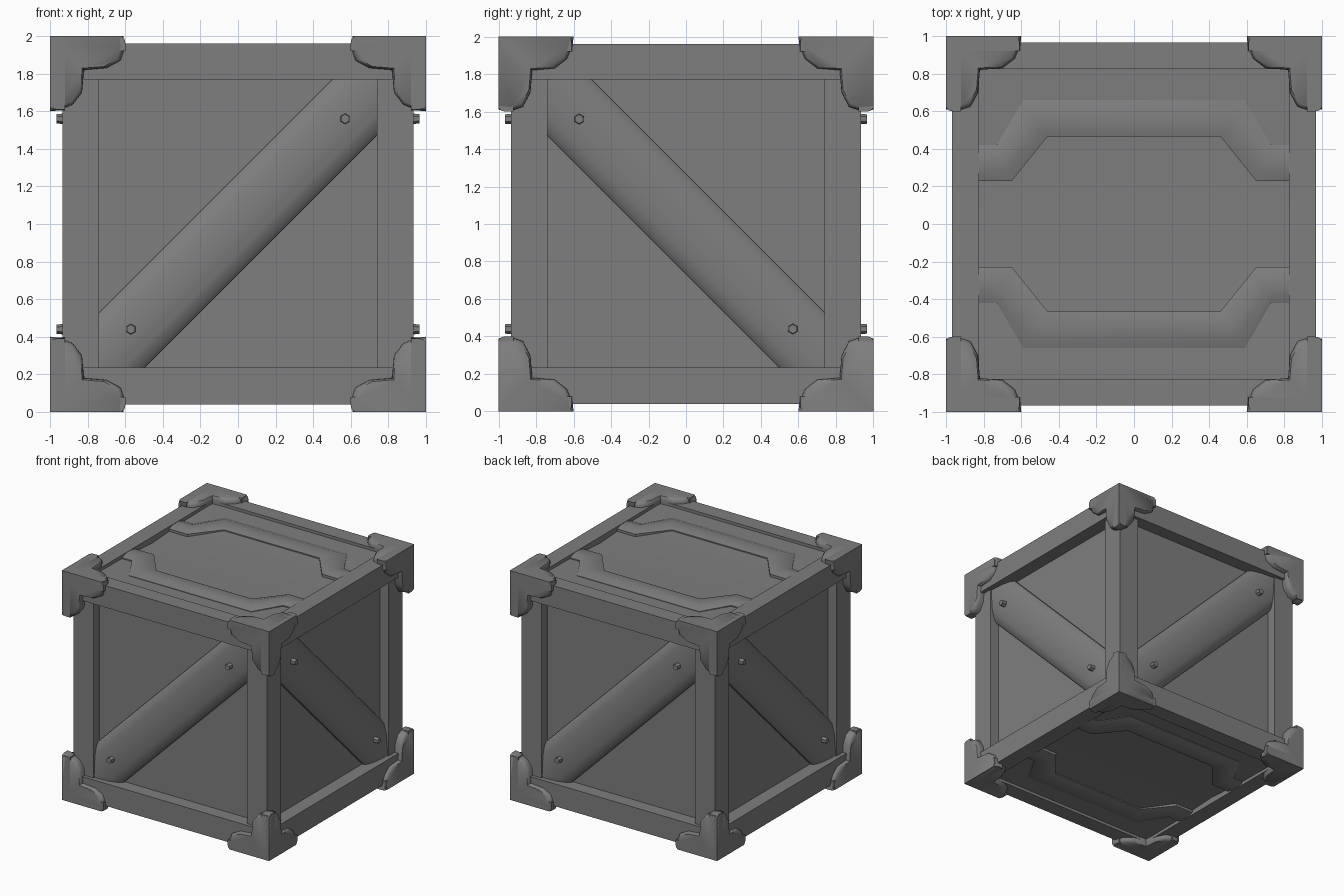
import bpy, bmesh, math
from mathutils import Matrix, Vector

if "Cube" in bpy.data.objects:
    bpy.data.objects.remove(bpy.data.objects["Cube"])

metal = bpy.data.materials.new("grey metal")
metal.diffuse_color = (0.21, 0.21, 0.21, 1)
metal.use_nodes = True
metal.node_tree.nodes["Principled BSDF"].inputs["Base Color"].default_value = metal.diffuse_color


def finish(name, bm, matrix=Matrix(), smooth=None):
    """Turn a bmesh into a coloured object, optionally smooth shaded."""
    bm.transform(matrix)
    bmesh.ops.recalc_face_normals(bm, faces=bm.faces)
    me = bpy.data.meshes.new(name)
    bm.to_mesh(me)
    bm.free()
    me.materials.append(metal)
    ob = bpy.data.objects.new(name, me)
    bpy.context.collection.objects.link(ob)
    if smooth:
        bpy.ops.object.select_all(action='DESELECT')
        bpy.context.view_layer.objects.active = ob
        ob.select_set(True)
        bpy.ops.object.shade_smooth_by_angle(angle=math.radians(smooth))
    return ob


def box(name, lo, hi):
    bm = bmesh.new()
    lo, hi = Vector(lo), Vector(hi)
    size = hi - lo
    m = Matrix.Translation((lo + hi) / 2) @ Matrix.Diagonal((abs(size.x), abs(size.y), abs(size.z), 1))
    bmesh.ops.create_cube(bm, size=1, matrix=m)
    return finish(name, bm)


def loft(bm, rings):
    """Join equal rings of points with side walls and cap both ends."""
    vs = [[bm.verts.new(p) for p in r] for r in rings]
    n = len(vs[0])
    for a, b in zip(vs, vs[1:]):
        for i in range(n):
            bm.faces.new((a[i], a[(i + 1) % n], b[(i + 1) % n], b[i]))
    bm.faces.new(vs[0])
    bm.faces.new(vs[-1])


# recessed wall panels
box("wall_panels", (-0.85, -0.85, 0.12), (0.85, 0.85, 1.88))

# corner posts
for sx in (-1, 1):
    for sy in (-1, 1):
        box("corner_post", (sx * 0.74, sy * 0.74, 0.1), (sx * 0.935, sy * 0.935, 1.9))

# top and bottom frame beams
for z0, z1 in ((0.04, 0.235), (1.77, 1.96)):
    for s in (-1, 1):
        box("frame_beam_x", (-0.83, s * 0.825, z0), (0.83, s * 0.965, z1))
        box("frame_beam_y", (s * 0.825, -0.83, z0), (s * 0.97, 0.83, z1))

# diagonal braces with domed section, and their bolts
section = [(-0.19, 0.82), (-0.19, 0.87), (-0.17, 0.893), (-0.11, 0.915), (0, 0.925),
           (0.11, 0.915), (0.17, 0.893), (0.19, 0.87), (0.19, 0.82)]
for k in range(4):
    lean = 1 if k % 2 == 0 else -1
    turn = Matrix.Translation((0, 0, 1)) @ Matrix.Rotation(k * math.pi / 2, 4, 'Z')
    bm = bmesh.new()
    loft(bm, [[(t, -h, d) for d, h in section] for t in (-1.12, 1.12)])
    finish("diagonal_brace", bm, turn @ Matrix.Rotation(-lean * math.pi / 4, 4, 'Y'), 35)
    for s in (-1, 1):
        bm = bmesh.new()
        bmesh.ops.create_cone(bm, cap_ends=True, segments=6, radius1=0.03, radius2=0.025, depth=0.065)
        place = Matrix.Translation((s * 0.57 * lean, -0.9325, s * 0.56))
        finish("bolt", bm, turn @ place @ Matrix.Rotation(math.pi / 2, 4, 'X'))

# lid and base panels, each with a shallow valley and two raised rails
valley = [(-0.83, 0.86), (-0.83, 0.935), (-0.45, 0.93), (0, 0.905),
          (0.45, 0.93), (0.83, 0.935), (0.83, 0.86)]
outer = [(-0.83, 0.42), (-0.73, 0.42), (-0.59, 0.66), (0.59, 0.66), (0.73, 0.42), (0.83, 0.42)]
inner = [(-0.83, 0.23), (-0.65, 0.23), (-0.46, 0.465), (0.46, 0.465), (0.65, 0.23), (0.83, 0.23)]
for name, s in (("lid", 1), ("base", -1)):
    flip = Matrix.Translation((0, 0, 1)) @ Matrix.Diagonal((1, 1, s, 1))
    bm = bmesh.new()
    loft(bm, [[(x, y, z) for y, z in valley] for x in (-0.83, 0.83)])
    finish(name + "_panel", bm, flip, 30)
    for side in (-1, 1):
        bm = bmesh.new()
        rings = []
        for (xo, yo), (xi, yi) in zip(outer, inner):
            ring = []
            for f, z in ((0, 0.89), (0, 0.937), (0.3, 0.957), (0.7, 0.957), (1, 0.94), (1, 0.89)):
                ring.append((xo + (xi - xo) * f, side * (yo + (yi - yo) * f), z))
            rings.append(ring)
        loft(bm, rings)
        finish(name + "_rail", bm, flip, 35)

# corner guards: three lobed plates meeting at each corner
lobe = [(0, 0), (0, 0.39), (0.07, 0.395), (0.13, 0.375), (0.17, 0.3), (0.18, 0.18),
        (0.3, 0.17), (0.365, 0.12), (0.395, 0.05), (0.4, 0)]
for sx in (-1, 1):
    for sy in (-1, 1):
        for sz in (-1, 1):
            bm = bmesh.new()
            for axis in range(3):
                rings = []
                for scale, depth in ((0.95, 0), (0.99, 0.015), (1, 0.035), (1, 0.08)):
                    ring = []
                    for a, b in lobe:
                        p = [0, 0, 0]
                        p[axis] = 1 - depth
                        p[(axis + 1) % 3] = 1 - a * scale
                        p[(axis + 2) % 3] = 1 - b * scale
                        ring.append(p)
                    rings.append(ring)
                loft(bm, rings)
            finish("corner_guard", bm, Matrix.Translation((0, 0, 1)) @ Matrix.Diagonal((sx, sy, sz, 1)), 50)
